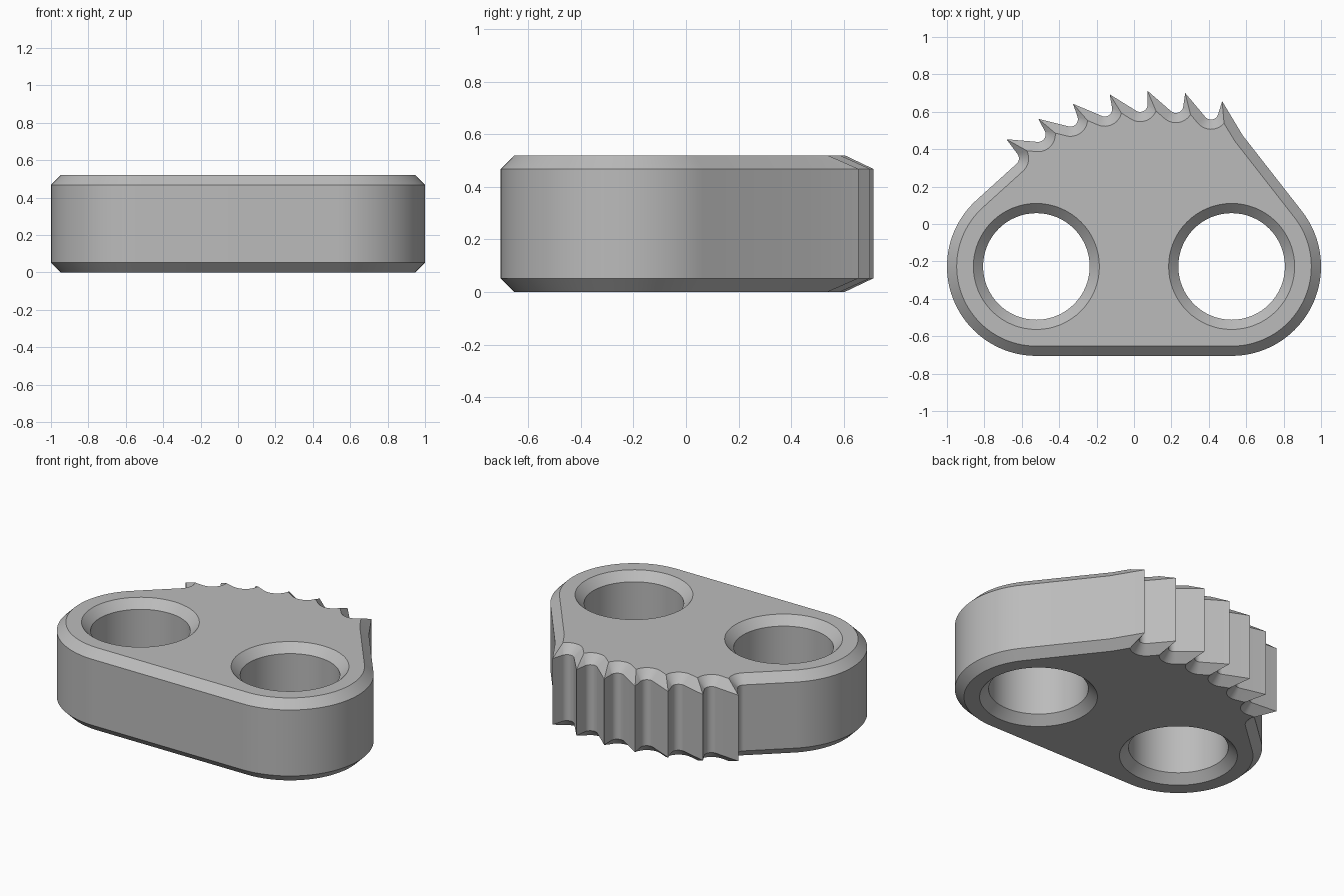
import bpy
import bmesh
from math import cos, sin, tan, radians, sqrt
from mathutils import Vector

if "Cube" in bpy.data.objects:
    bpy.data.objects.remove(bpy.data.objects["Cube"])

HEIGHT, CHAMFER = 0.52, 0.052
LOBE = Vector((0.522, -0.227))          # centre of the right lobe and its hole
LOBE_R, HOLE_R = 0.478, 0.285
TOOTH_CENTRE, TOOTH_R = Vector((0.094, -0.577)), 1.29
BACK = 42                               # slope of a tooth back below the tangent
GULLET_R = 0.04


def polar(angle, radius=1.0):
    return Vector((cos(radians(angle)), sin(radians(angle)))) * radius


def arc(centre, radius, start, end, steps):
    return [centre + polar(start + (end - start) * i / steps, radius) for i in range(steps + 1)]


outer, inner = [], []


def add_lobe(centre, start, end):
    outer.extend(arc(centre, LOBE_R, start, end, 40))
    inner.extend(arc(centre, LOBE_R - CHAMFER, start, end, 40))


def add_tooth(angle, start, depth):
    """Rounded gullet, then the tooth tip; start is the gullet's first angle."""
    tip = TOOTH_CENTRE + polar(angle, TOOTH_R)
    turn = angle - 90
    centre = tip - polar(turn, GULLET_R) - polar(angle, depth)
    # where the widened gullet meets the inset tooth back
    big = GULLET_R + CHAMFER
    mitre = Vector((CHAMFER, -CHAMFER / tan(radians((90 - BACK) / 2))))
    rel = mitre - Vector((-GULLET_R, -depth))
    along = polar(-BACK)
    b = rel.dot(along)
    meet = rel + along * (-b + sqrt(b * b - rel.length_squared + big * big))
    stop = -Vector((1, 0)).angle(meet) * 180 / 3.14159265
    outer.extend(arc(centre, GULLET_R, turn + start, turn, 12) + [tip])
    ring = arc(centre, big, turn + start, turn + stop, 12)
    inner.extend(ring + [ring[-1]])
    return tip


# Outline, clockwise: front edge, left-hand lobe, teeth, right-hand lobe
add_lobe(Vector((-LOBE.x, LOBE.y)), 270, 132)
add_tooth(127, -85, 0.098)
for k in range(1, 7):
    last_tip = add_tooth(127 - 9 * k, -123, 0.073)

# Shallow bend where the last tooth back joins the sloping side
SIDE = 38
normal, back = polar(SIDE), polar(-17 - BACK)
reach = (LOBE.dot(normal) + LOBE_R - last_tip.dot(normal)) / back.dot(normal)
bend = last_tip + back * reach
outer.append(bend)
inner.append(bend - polar((SIDE + 31) / 2, CHAMFER))
add_lobe(LOBE, SIDE, -90)

bm = bmesh.new()


def add_wall(wide, narrow):
    """Chamfered wall; returns the bottom and top rim edges."""
    levels = [(narrow, 0), (wide, CHAMFER), (wide, HEIGHT - CHAMFER), (narrow, HEIGHT)]
    rings = [[bm.verts.new((p.x, p.y, z)) for p in pts] for pts, z in levels]
    n = len(wide)
    for low, high in zip(rings, rings[1:]):
        for i in range(n):
            j = (i + 1) % n
            bm.faces.new((low[i], low[j], high[j], high[i]))


add_wall(outer, inner)
for side in (-1, 1):
    c = Vector((side * LOBE.x, LOBE.y))
    add_wall(arc(c, HOLE_R, 0, 360, 64)[:-1], arc(c, HOLE_R + CHAMFER, 0, 360, 64)[:-1])
bmesh.ops.remove_doubles(bm, verts=bm.verts, dist=0.0002)

# Flat top and bottom around the holes
for z in (0, HEIGHT):
    rim = [e for e in bm.edges if e.is_boundary and all(abs(v.co.z - z) < 0.001 for v in e.verts)]
    bmesh.ops.triangle_fill(bm, use_beauty=True, use_dissolve=False, edges=rim,
                            normal=(0, 0, 1 if z else -1))
bmesh.ops.recalc_face_normals(bm, faces=bm.faces)

mesh = bpy.data.meshes.new("toothed_plate")
bm.to_mesh(mesh)
bm.free()
plate = bpy.data.objects.new("toothed_plate", mesh)
bpy.context.collection.objects.link(plate)

# Plain grey
grey = bpy.data.materials.new("plain_grey")
grey.use_nodes = True
grey.diffuse_color = (0.5, 0.5, 0.5, 1)
grey.node_tree.nodes["Principled BSDF"].inputs["Base Color"].default_value = (0.5, 0.5, 0.5, 1)
mesh.materials.append(grey)

bpy.ops.object.select_all(action="DESELECT")
plate.select_set(True)
bpy.context.view_layer.objects.active = plate
bpy.ops.object.shade_smooth_by_angle(angle=radians(25))
